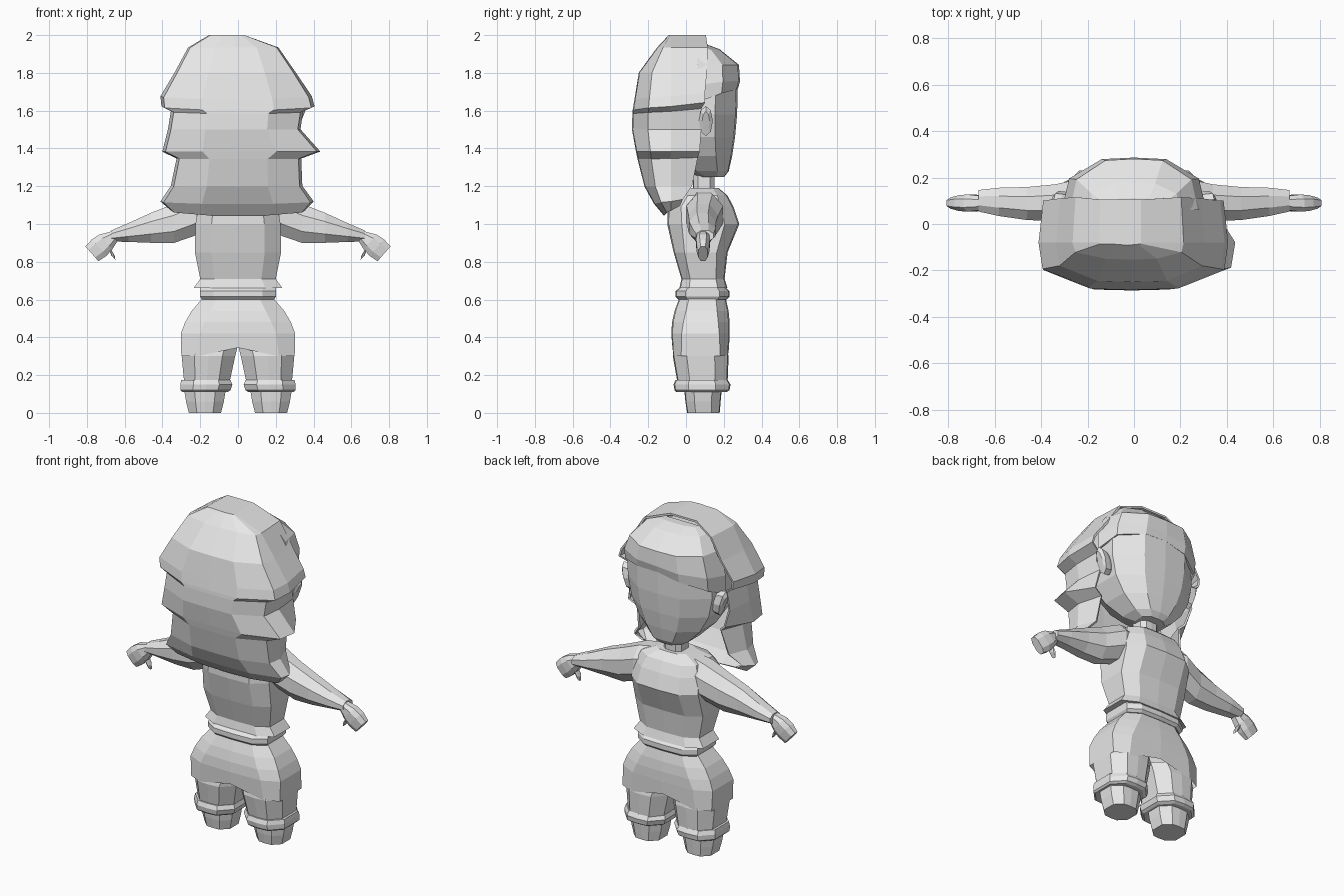
import bpy, bmesh, math

grey = bpy.data.materials.new("plain_grey")
grey.diffuse_color = (0.8, 0.8, 0.8, 1)


def loft(name, rings, closed=True, cap_start=True, cap_end=True):
    """Skin a list of equal-length point rings with flat quads."""
    bm = bmesh.new()
    rows = [[bm.verts.new(p) for p in r] for r in rings]
    n = len(rows[0])
    for a, b in zip(rows, rows[1:]):
        for i in range(n if closed else n - 1):
            j = (i + 1) % n
            bm.faces.new((a[i], a[j], b[j], b[i]))
    if cap_start:
        bm.faces.new(rows[0])
    if cap_end:
        bm.faces.new(rows[-1])
    bmesh.ops.recalc_face_normals(bm, faces=bm.faces)
    me = bpy.data.meshes.new(name)
    bm.to_mesh(me)
    bm.free()
    me.materials.append(grey)
    ob = bpy.data.objects.new(name, me)
    bpy.context.collection.objects.link(ob)
    return ob


def oct_ring(z, x0, x1, y0, y1, k=0.58):
    """Level octagon with cut corners; k is the length of the flat sides."""
    cx, cy, hx, hy = (x0 + x1) / 2, (y0 + y1) / 2, (x1 - x0) / 2, (y1 - y0) / 2
    shape = [(1, -k), (1, k), (k, 1), (0, 1.04), (-k, 1),
             (-1, k), (-1, -k), (-k, -1), (0, -1.04), (k, -1)]
    return [(cx + hx * u, cy + hy * v, z) for u, v in shape]


def body(name, rows, k=0.58):
    return loft(name, [oct_ring(z, -w, w, y0, y1, k) for z, w, y0, y1 in rows])


# Shirt, waistband and neck
body("shirt", [(0.66, .235, -.03, .215), (0.71, .2, -.02, .2), (0.85, .228, -.06, .215),
               (1.0, .225, -.092, .275), (1.09, .21, -.09, .245), (1.15, .185, -.04, .215),
               (1.19, .1, .02, .17)], .62)
body("shirt_hem", [(0.6, .19, -.035, .21), (0.615, .2, -.05, .225),
                   (0.645, .2, -.05, .225), (0.67, .2, -.02, .2)], .65)
body("neck", [(1.12, .06, .04, .15), (1.3, .06, .04, .15)])

# Trousers: hips with an arched crotch, then each leg with its cuff and foot
hip_rows = [oct_ring(z, -w, w, y0, y1, k) for z, w, y0, y1, k in (
    (0.61, .185, -.03, .205, .6), (0.54, .245, -.055, .22, .6), (0.48, .28, -.068, .225, .63),
    (0.42, .303, -.072, .225, .67), (0.3, .3, -.066, .222, .72))]
hip_rows[-1] = [(x, y, z + (.045 if abs(x) < .01 else 0)) for x, y, z in hip_rows[-1]]
loft("hips", hip_rows, cap_end=False)
for s, side in ((1, "right"), (-1, "left")):
    def limb(name, rows, k=.5):
        loft(side + "_" + name, [[(s * x, y, z) for x, y, z in oct_ring(*r, k)] for r in rows])
    limb("trouser_leg", [(0.36, .0, .28, -.05, .205), (0.3, .015, .298, -.064, .22),
                         (0.16, .045, .285, -.04, .215)], .52)
    limb("trouser_cuff", [(0.11, .055, .295, -.045, .21), (0.12, .04, .305, -.055, .225),
                          (0.15, .03, .305, -.06, .23), (0.175, .04, .3, -.05, .215)])
    limb("foot", [(0, .09, .26, .01, .175), (0.06, .075, .275, .0, .18),
                  (0.12, .065, .285, -.005, .185)])

    # Sleeve as sections along x
    def section(x, z, hz, y, hy):
        return [(s * x, y + hy * math.cos(a), z + hz * math.sin(a))
                for a in (math.pi * i / 4 + math.pi / 8 for i in range(8))]
    loft(side + "_sleeve", [section(*r) for r in (
        (.12, 1.08, .1, .09, .085), (.22, 1.05, .118, .1, .105), (.34, 1.003, .112, .092, .085),
        (.46, .98, .086, .088, .077), (.58, .955, .054, .095, .066),
        (.67, .937, .032, .1, .05))])

    # Hand angled downward, with a short thumb
    def hand_ring(x, z, half, hy):
        c = (.66, .75)
        return [(s * (x + u * c[0] * half), .09 + v * hy, z + u * c[1] * half)
                for u, v in ((-1, -.5), (-.5, -1), (.5, -1), (1, -.5),
                             (1, .5), (.5, 1), (-.5, 1), (-1, .5))]
    loft(side + "_hand", [hand_ring(*r) for r in (
        (.65, .94, .028, .03), (.70, .905, .052, .037), (.735, .875, .058, .034),
        (.773, .842, .052, .024))])
    loft(side + "_thumb", [hand_ring(*r) for r in (
        (.69, .885, .028, .022), (.668, .85, .023, .02), (.66, .822, .017, .014))])

# Head
body("head", [(1.25, .08, .07, .2), (1.28, .13, .0, .222), (1.36, .205, -.08, .238),
              (1.46, .26, -.14, .252), (1.58, .285, -.17, .262), (1.72, .285, -.17, .265),
              (1.84, .22, -.12, .22), (1.92, .12, -.04, .14)], .5)

# Ears, leaning outward toward the top
for s, side in ((1, "right"), (-1, "left")):
    loft(side + "_ear", [[(s * (x + .02 * math.sin(a)), .105 + hy * math.cos(a),
                           1.545 + hz * math.sin(a))
                          for a in (math.pi * i / 4 for i in range(8))]
                         for x, hy, hz in ((.25, .02, .045), (.295, .034, .075),
                                           (.325, .037, .08), (.335, .02, .05))])


# Layered hair around the back: rows run from the crown to the hem
def hair_row(z, wl, wr, yf, yb, lift=0, front=.95):
    corner = -.08 + (yb + .08) * .6

    def half(s, w):
        return [(s * w * front, yf, z + lift), (s * w, -.08, z + lift * .5),
                (s * w * .96, corner, z + lift * .3), (s * w * .47, yb, z)]
    l, r = half(-1, wl), half(1, wr)
    return l + [((wr - wl) * .24, yb - .004, z)] + r[::-1]


hair = loft("back_hair", [hair_row(*r) for r in (
    (1.995, .15, .03, .105, -.085), (1.93, .26, .21, .115, -.145), (1.8, .33, .3, .11, -.24),
    (1.66, .405, .385, .1, -.263, .03), (1.605, .4, .4, .1, -.272, .04),
    (1.585, .35, .34, .08, -.274, .03), (1.5, .365, .325, .08, -.276),
    (1.385, .395, .43, .07, -.255, 0, .78), (1.345, .32, .33, .06, -.247, .01, .86),
    (1.2, .35, .335, .03, -.21, 0, .88), (1.11, .405, .395, -.02, -.16, .02, .9),
    (1.05, .35, .35, -.035, -.11, .05, .9))], closed=False, cap_end=False)
solid = hair.modifiers.new("thickness", "SOLIDIFY")
solid.thickness, solid.offset = .012, 0


# Swept fringe over the forehead
def fringe_row(z, w, yf, drop=0, tilt=0):
    pts = [(-1, 0, 1), (-.9, .6, .5), (-.45, .97, .15), (0, 1, 0),
           (.45, .97, .15), (.9, .6, .5), (1, 0, 1)]
    return [(u * w, .06 + v * (yf - .06), z - d * drop + tilt * u) for u, v, d in pts]


fringe = loft("fringe", [fringe_row(*r) for r in (
    (1.945, .14, .11), (1.92, .2, .175), (1.84, .27, .275),
    (1.755, .305, .28, .04, .02), (1.715, .305, .268, .1, .03))],
    closed=False, cap_end=False)
solid = fringe.modifiers.new("thickness", "SOLIDIFY")
solid.thickness, solid.offset = .012, 0
